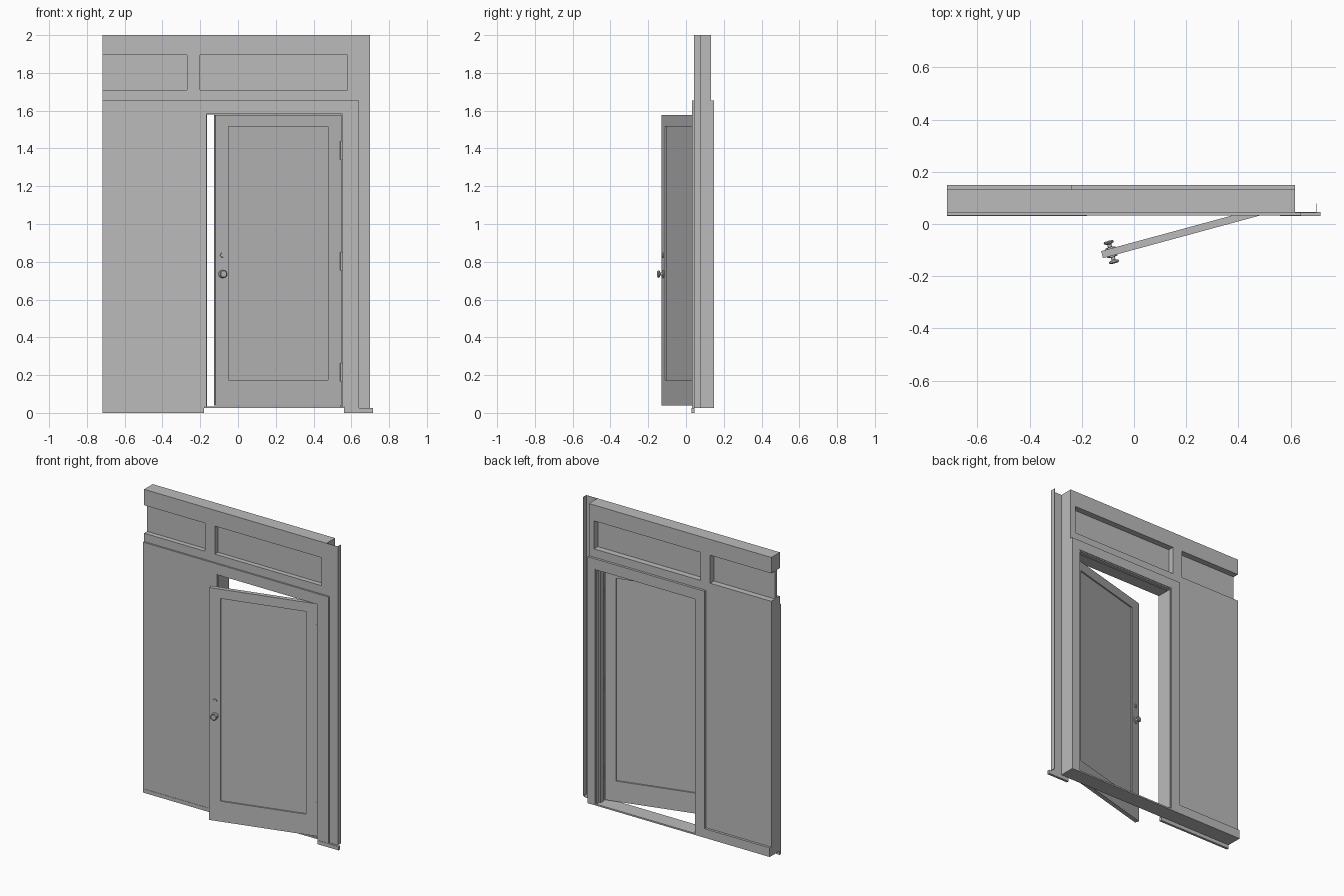
import bpy
import bmesh
import math
from mathutils import Matrix, Vector

cube = bpy.data.objects.get("Cube")
if cube:
    bpy.data.objects.remove(cube, do_unlink=True)

grey = bpy.data.materials.new("plain_grey")
grey.use_nodes = True
grey.diffuse_color = (0.5, 0.5, 0.5, 1)
grey.node_tree.nodes["Principled BSDF"].inputs["Base Color"].default_value = grey.diffuse_color


def finish(name, bm, place):
    mesh = bpy.data.meshes.new(name)
    bmesh.ops.recalc_face_normals(bm, faces=bm.faces)
    bm.to_mesh(mesh)
    bm.free()
    mesh.materials.append(grey)
    obj = bpy.data.objects.new(name, mesh)
    bpy.context.collection.objects.link(obj)
    obj.matrix_world = place
    return obj


def box(name, x, y, z, place=Matrix()):
    """Box spanning the given x, y and z ranges."""
    bm = bmesh.new()
    bmesh.ops.create_cube(bm, size=1)
    for v in bm.verts:
        v.co = [lo + (c + 0.5) * (hi - lo) for c, (lo, hi) in zip(v.co, (x, y, z))]
    return finish(name, bm, place)


def lathe(name, profile, place):
    """Turned part: (radius, distance) points spun around local y."""
    bm = bmesh.new()
    verts = [bm.verts.new((r, d, 0)) for r, d in profile]
    edges = [bm.edges.new(pair) for pair in zip(verts, verts[1:])]
    bmesh.ops.spin(bm, geom=verts + edges, cent=(0, 0, 0), axis=(0, 1, 0),
                   angle=math.tau, steps=20)
    bmesh.ops.remove_doubles(bm, verts=bm.verts, dist=0.0001)
    obj = finish(name, bm, place)
    bpy.ops.object.select_all(action='DESELECT')
    obj.select_set(True)
    bpy.context.view_layer.objects.active = obj
    bpy.ops.object.shade_smooth_by_angle(angle=math.radians(35))
    return obj


# Main levels
LEFT, END = -0.717, 0.617
OPEN_L, OPEN_R, OPEN_TOP = -0.175, 0.56, 1.59
FLOOR, LEDGE, TOP = 0.025, 1.655, 2.0
FRONT, BACK = 0.043, 0.133
FACE, CASING = 0.032, 0.149
core = (FRONT, BACK)

# Wall core around the doorway
box("wall_core", (LEFT, OPEN_L), core, (FLOOR, LEDGE))
box("hinge_post", (OPEN_R, END), core, (FLOOR, LEDGE))
box("door_header", (OPEN_L, OPEN_R), core, (OPEN_TOP, LEDGE))

# Raised front cladding
box("front_cladding", (LEFT, OPEN_L), (FACE, FRONT), (FLOOR, LEDGE))
box("front_cladding_post", (OPEN_R, 0.64), (FACE, FRONT), (FLOOR, LEDGE))
box("front_cladding_header", (OPEN_L, OPEN_R), (FACE, FRONT), (OPEN_TOP, LEDGE))

# Back casing and skirting
box("back_casing_latch", (-0.24, OPEN_L), (BACK, CASING), (FLOOR, LEDGE))
box("back_casing_hinge", (OPEN_R, END), (BACK, CASING), (FLOOR, LEDGE))
box("back_casing_header", (OPEN_L, OPEN_R), (BACK, CASING), (OPEN_TOP, LEDGE))
box("back_skirting", (LEFT, -0.24), (BACK, CASING), (FLOOR, 0.085))

# Transom frame with recessed panes
box("transom_sill", (LEFT, END), core, (LEDGE, 1.71))
box("transom_top_rail", (LEFT, END), core, (1.895, TOP))
box("transom_mullion", (-0.27, -0.2), core, (1.71, 1.895))
box("transom_end_stile", (0.58, END), core, (1.71, 1.895))
for side, x in (("left", (-0.2, 0.58)), ("right", (LEFT, -0.27))):
    box("transom_pane_" + side, x, (0.075, 0.093), (1.71, 1.895))

# Corner flashing, an L-shaped sheet beyond the wall end
box("corner_flange", (END, 0.70), (FRONT, 0.046), (FLOOR, TOP))
box("corner_return", (0.697, 0.70), (FRONT, 0.079), (FLOOR, TOP))

# Front base strips and threshold
box("base_strip_long", (LEFT, -0.18), (0.03, 0.046), (0, FLOOR))
box("base_strip_short", (OPEN_R, 0.715), (0.03, 0.046), (0, FLOOR))
box("threshold", (OPEN_L, OPEN_R), (FRONT, CASING), (FLOOR, 0.035))

# Jamb lining and door stop
for name, y, t in (("jamb", (FACE + 0.004, CASING - 0.004), 0.008),
                   ("door_stop", (0.085, 0.12), 0.018)):
    box(name + "_latch", (OPEN_L, OPEN_L + min(t, 0.01)), y, (0.035, OPEN_TOP))
    box(name + "_hinge", (OPEN_R - t, OPEN_R), y, (0.035, OPEN_TOP))
    box(name + "_head", (OPEN_L, OPEN_R), y, (OPEN_TOP - min(t, 0.01), OPEN_TOP))

# Door leaf, swung open around its hinge edge
swing = Matrix.Translation((0.547, 0.05, 0)) @ Matrix.Rotation(math.radians(15.2), 4, 'Z')
W, T, STILE = 0.69, 0.028, 0.072
BOT, HEAD, P_BOT, P_TOP = 0.04, 1.577, 0.175, 1.515
leaf = (0, T)
box("door_latch_stile", (-W, STILE - W), leaf, (BOT, HEAD), swing)
box("door_hinge_stile", (-STILE, 0), leaf, (BOT, HEAD), swing)
box("door_bottom_rail", (STILE - W, -STILE), leaf, (BOT, P_BOT), swing)
box("door_top_rail", (STILE - W, -STILE), leaf, (P_TOP, HEAD), swing)
box("door_panel", (STILE - W, -STILE), (0.009, T - 0.009), (P_BOT, P_TOP), swing)

# Hinges
for i, z in enumerate((0.215, 0.803, 1.39)):
    box(f"hinge_{i + 1}", (-0.006, 0.01), (-0.005, 0.012), (z - 0.05, z + 0.05), swing)

# Knobs and locks on both faces
knob = [(0, 0), (0.021, 0), (0.019, 0.004), (0.008, 0.006), (0.008, 0.016),
        (0.018, 0.021), (0.02, 0.026), (0.016, 0.03), (0, 0.031)]
lock = [(0, 0), (0.012, 0), (0.011, 0.006), (0, 0.007)]
for side, y, turn in (("front", 0, math.pi), ("back", T, 0)):
    for name, profile, z in (("knob_", knob, 0.735), ("lock_", lock, 0.835)):
        spot = Matrix.Translation(Vector((-W + 0.037, y, z)))
        lathe(name + side, profile, swing @ spot @ Matrix.Rotation(turn, 4, 'Z'))
